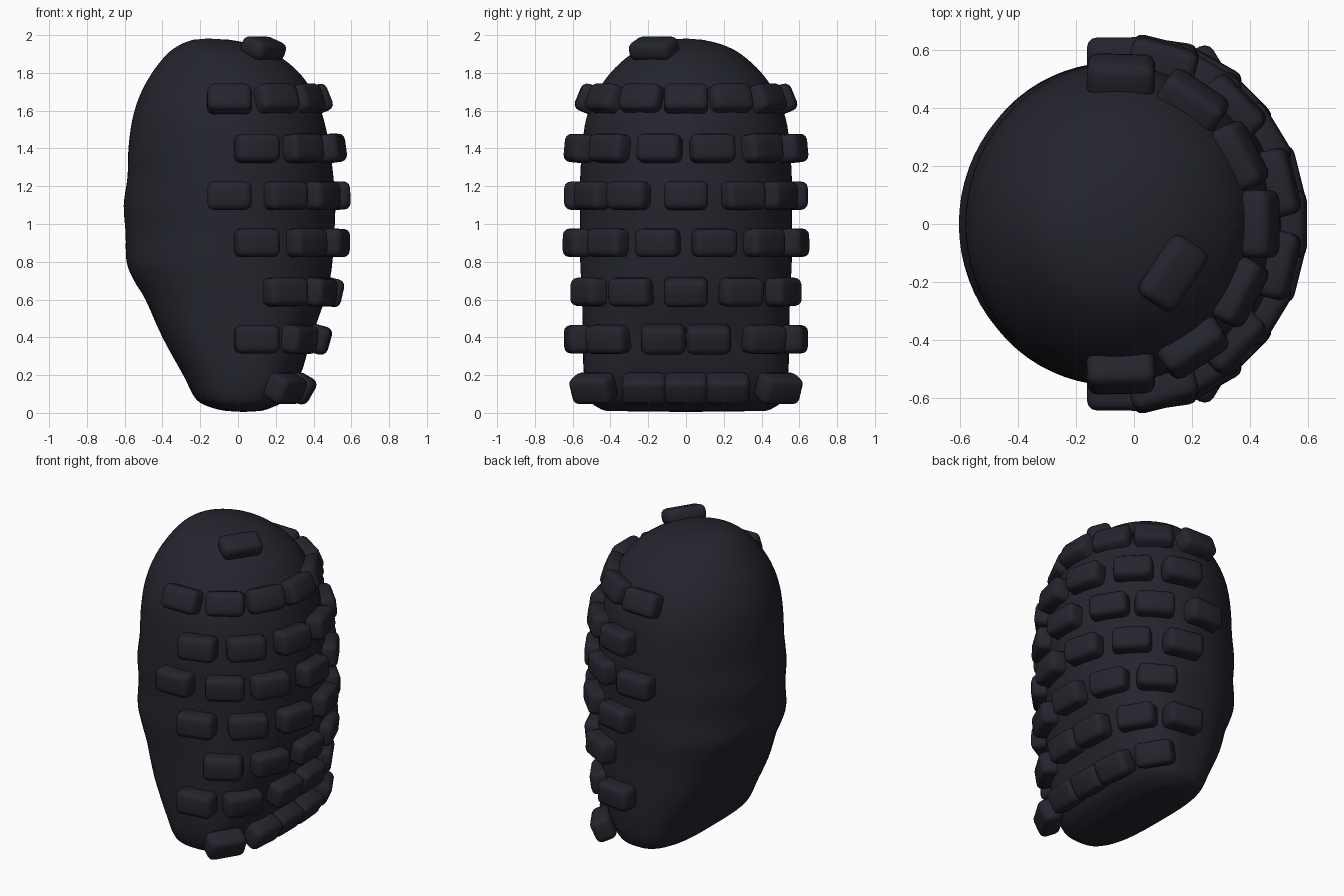
import bpy, bmesh, math
from mathutils import Vector, Matrix

cube = bpy.data.objects.get("Cube")
if cube:
    bpy.data.objects.remove(cube, do_unlink=True)

mat = bpy.data.materials.new("dark navy")
mat.use_nodes = True
COLOUR = (0.018, 0.018, 0.027, 1)
mat.diffuse_color = COLOUR
mat.node_tree.nodes["Principled BSDF"].inputs["Base Color"].default_value = COLOUR

# Body cross-sections: z, x min, x max, y half width, roundness exponent
RINGS = [
    (0.01, -0.06, 0.12, 0.42, 3.0),
    (0.025, -0.13, 0.17, 0.46, 3.0),
    (0.07, -0.22, 0.25, 0.51, 3.0),
    (0.20, -0.29, 0.33, 0.54, 2.9),
    (0.40, -0.40, 0.39, 0.547, 2.7),
    (0.60, -0.49, 0.46, 0.55, 2.4),
    (0.70, -0.55, 0.485, 0.555, 2.2),
    (0.80, -0.59, 0.50, 0.56, 2.1),
    (0.95, -0.595, 0.51, 0.56, 2.0),
    (1.10, -0.605, 0.515, 0.56, 2.0),
    (1.25, -0.585, 0.505, 0.56, 2.0),
    (1.40, -0.58, 0.485, 0.55, 2.0),
    (1.55, -0.56, 0.455, 0.53, 2.0),
    (1.68, -0.52, 0.405, 0.48, 2.0),
    (1.80, -0.455, 0.325, 0.40, 2.0),
    (1.90, -0.375, 0.20, 0.29, 2.0),
    (1.95, -0.305, 0.08, 0.19, 2.0),
    (1.975, -0.24, -0.04, 0.09, 2.0),
]


def catmull(p0, p1, p2, p3, t):
    return [0.5 * (2 * b + (c - a) * t + (2 * a - 5 * b + 4 * c - d) * t * t
                   + (3 * b - a - 3 * c + d) * t ** 3)
            for a, b, c, d in zip(p0, p1, p2, p3)]


def ring_at(z):
    for lo, hi in zip(RINGS, RINGS[1:]):
        if z <= hi[0]:
            t = max(0, (z - lo[0]) / (hi[0] - lo[0]))
            return [a + (b - a) * t for a, b in zip(lo, hi)]
    return RINGS[-1]


def level(x, y, z):
    """1 on the body surface, larger outside."""
    _, x0, x1, b, n = ring_at(z)
    return (abs((x - (x0 + x1) / 2) / ((x1 - x0) / 2)) ** n + abs(y / b) ** n) ** (1 / n)


def finish(bm, name):
    mesh = bpy.data.meshes.new(name)
    bmesh.ops.recalc_face_normals(bm, faces=bm.faces)
    bm.to_mesh(mesh)
    bm.free()
    mesh.materials.append(mat)
    obj = bpy.data.objects.new(name, mesh)
    bpy.context.collection.objects.link(obj)
    bpy.ops.object.select_all(action='DESELECT')
    obj.select_set(True)
    bpy.context.view_layer.objects.active = obj
    return obj


# Body: smooth loft through the cross-sections
SEG, STEPS = 72, 4
sections = []
for i in range(len(RINGS) - 1):
    p = [RINGS[max(0, min(len(RINGS) - 1, i + k))] for k in (-1, 0, 1, 2)]
    sections += [catmull(*p, s / STEPS) for s in range(STEPS)]
sections.append(RINGS[-1])
bm = bmesh.new()
loops = []
for z, x0, x1, b, n in sections:
    loop = []
    for k in range(SEG):
        a = 2 * math.pi * k / SEG
        c, s = math.cos(a), math.sin(a)
        x = (x0 + x1) / 2 + (x1 - x0) / 2 * math.copysign(abs(c) ** (2 / n), c)
        loop.append(bm.verts.new((x, b * math.copysign(abs(s) ** (2 / n), s), z)))
    loops.append(loop)
for l0, l1 in zip(loops, loops[1:]):
    for k in range(SEG):
        m = (k + 1) % SEG
        bm.faces.new((l0[k], l0[m], l1[m], l1[k]))
bottom, top = bm.verts.new((0.03, 0, 0.005)), bm.verts.new((-0.16, 0, 1.982))
for k in range(SEG):
    m = (k + 1) % SEG
    bm.faces.new((loops[0][m], loops[0][k], bottom))
    bm.faces.new((loops[-1][k], loops[-1][m], top))
finish(bm, "body")
bpy.ops.object.shade_smooth_by_angle(angle=math.radians(50))


# Stud: rounded block whose thickness follows the surface normal
def stud(name, pos, normal, size=(0.235, 0.15, 0.13), along=None):
    n = normal.normalized()
    u = along or Vector((0, 0, 1)).cross(n).normalized()
    u = (u - n * u.dot(n)).normalized()
    v = n.cross(u)
    rot = Matrix((u, v, n)).transposed().to_4x4()
    bm = bmesh.new()
    bmesh.ops.create_cube(bm, size=1, matrix=Matrix.Diagonal((*size, 1)))
    bmesh.ops.bevel(bm, geom=bm.edges[:], offset=0.036, segments=3, profile=0.5,
                    affect='EDGES')
    bm.transform(Matrix.Translation(pos) @ rot)
    finish(bm, name)
    bpy.ops.object.shade_smooth_by_angle(angle=math.radians(35))


# Rows of studs: height and (x, y) centres, mirrored front to back
ROWS = [
    (1.66, [(-0.045, 0.51), (0.20, 0.42), (0.355, 0.23), (0.425, 0)]),
    (1.40, [(0.10, 0.56), (0.34, 0.40), (0.49, 0.14)]),
    (1.15, [(-0.045, 0.58), (0.25, 0.49), (0.44, 0.30), (0.53, 0)]),
    (0.90, [(0.10, 0.57), (0.36, 0.41), (0.51, 0.15)]),
    (0.64, [(0.25, 0.51), (0.43, 0.29), (0.49, 0)]),
    (0.39, [(0.10, 0.57), (0.32, 0.41), (0.42, 0.12)]),
    (0.13, [(0.25, 0.49), (0.33, 0.22), (0.335, 0)]),
]
E = 0.06
for r, (z, points) in enumerate(ROWS):
    for i, (x, y) in enumerate(points):
        grad = Vector((level(x + E, y, z) - level(x - E, y, z),
                       level(x, y + E, z) - level(x, y - E, z),
                       level(x, y, z + E) - level(x, y, z - E)))
        grad.z *= 0.8
        for side in ((1, -1) if y else (1,)):
            label = {1: "back", -1: "front"}[side] if y else "middle"
            stud(f"stud_row{r + 1}_{label}_{i + 1}", Vector((x, y * side, z)),
                 Vector((grad.x, grad.y * side, grad.z)))

# Single stud near the crown
stud("crown_stud", Vector((0.135, -0.17, 1.93)), Vector((0.32, -0.2, 1)),
     (0.25, 0.15, 0.10), Vector((0.55, 0.83, 0)))
